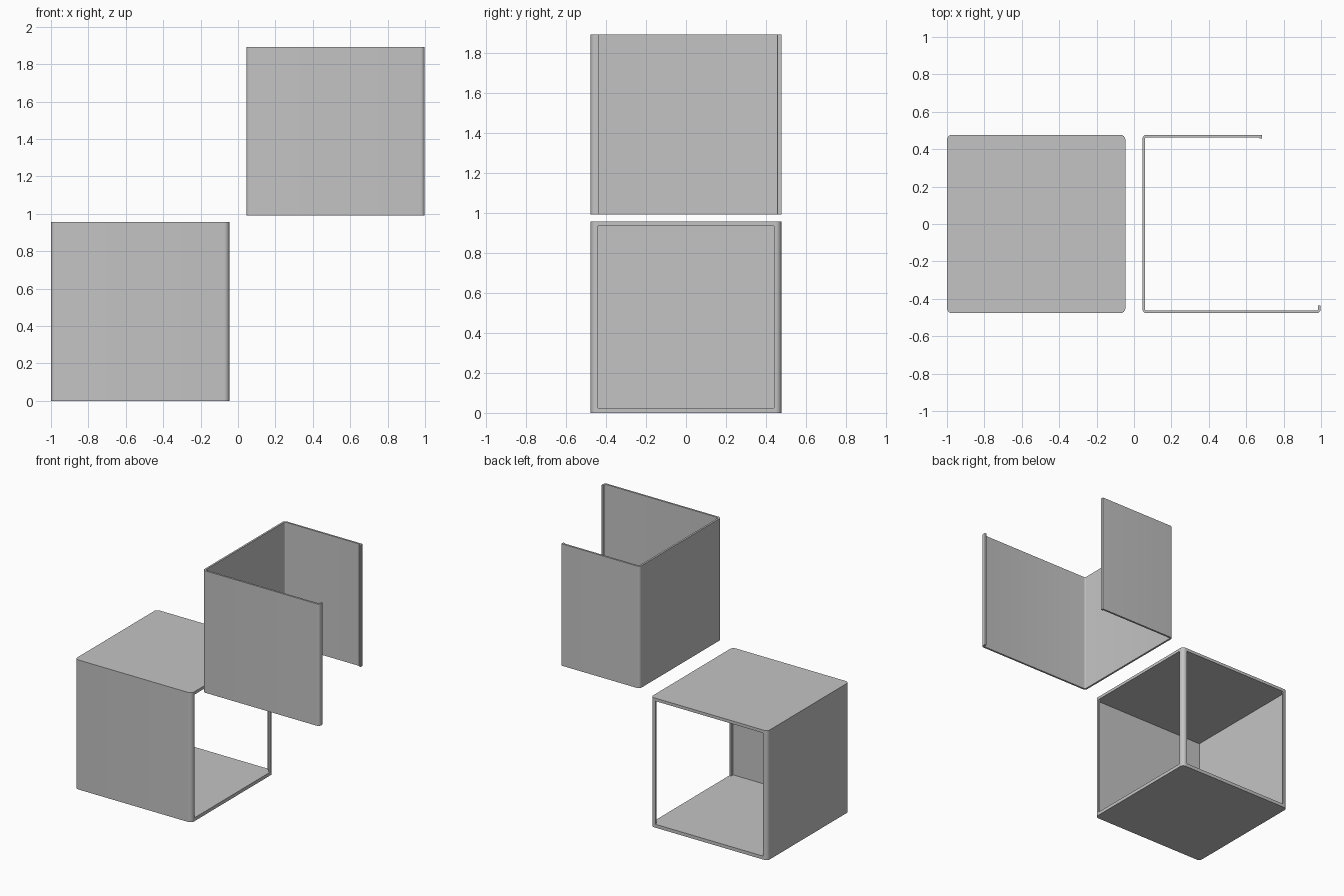
import bpy
import bmesh
import math
from mathutils import Vector

default_cube = bpy.data.objects.get("Cube")
if default_cube:
    bpy.data.objects.remove(default_cube, do_unlink=True)

# One plain grey sheet metal
GREY = (0.55, 0.55, 0.55, 1)
metal = bpy.data.materials.new("grey_metal")
metal.use_nodes = True
metal.diffuse_color = GREY
metal.node_tree.nodes["Principled BSDF"].inputs["Base Color"].default_value = GREY


def fillet(p, d_in, d_out, corner_r, r, steps=8):
    """Arc of radius r about the centre of a left-turning right-angle corner."""
    c = p + corner_r * (d_out - d_in)
    angles = [math.pi / 2 * i / steps for i in range(steps + 1)]
    return [c + r * (d_in * math.sin(a) - d_out * math.cos(a)) for a in angles]


def rounded_outline(points, r):
    """Closed outline with every corner rounded."""
    pts = [Vector(p) for p in points]
    ring = []
    for i, p in enumerate(pts):
        d_in = (p - pts[i - 1]).normalized()
        d_out = (pts[(i + 1) % len(pts)] - p).normalized()
        ring += fillet(p, d_in, d_out, r, r)
    return ring


def bent_sheet(points, radii, t):
    """Outline of a sheet of thickness t bent along an open path."""
    pts = [Vector(p) for p in points]
    dirs = [(b - a).normalized() for a, b in zip(pts, pts[1:])]

    def inward(d):
        return Vector((-d.y, d.x)) * t

    outer, inner = [pts[0]], [pts[0] + inward(dirs[0])]
    for p, d1, d2, r in zip(pts[1:-1], dirs, dirs[1:], radii):
        outer += fillet(p, d1, d2, r, r)
        inner += fillet(p, d1, d2, r, r - t)
    outer.append(pts[-1])
    inner.append(pts[-1] + inward(dirs[-1]))
    return outer + inner[::-1]


def extrude(name, outline, z0, z1):
    """Vertical prism over a plan outline."""
    bm = bmesh.new()
    face = bm.faces.new([bm.verts.new((p[0], p[1], z0)) for p in outline])
    grown = bmesh.ops.extrude_face_region(bm, geom=[face], use_keep_orig=True)
    moved = [v for v in grown["geom"] if isinstance(v, bmesh.types.BMVert)]
    bmesh.ops.translate(bm, vec=(0, 0, z1 - z0), verts=moved)
    bmesh.ops.recalc_face_normals(bm, faces=bm.faces)
    mesh = bpy.data.meshes.new(name)
    bm.to_mesh(mesh)
    bm.free()
    mesh.materials.append(metal)
    obj = bpy.data.objects.new(name, mesh)
    bpy.context.collection.objects.link(obj)
    return obj


def activate(obj):
    bpy.ops.object.select_all(action='DESELECT')
    obj.select_set(True)
    bpy.context.view_layer.objects.active = obj


HALF = 0.477       # half depth of both parts
SHEET = 0.014      # sheet thickness
LIP = 0.037        # flange width around the openings
LEFT, RIGHT = -1.0, -0.046

# Cabinet: rounded block, hollowed, open on two neighbouring sides
cabinet = extrude("cabinet", rounded_outline(
    [(LEFT, -HALF), (RIGHT, -HALF), (RIGHT, HALF), (LEFT, HALF)], 0.028), 0, 0.957)

x0, x1 = LEFT + SHEET, RIGHT - SHEET
y1 = HALF - SHEET
side, back = HALF - LIP, HALF + 0.1
cavity = extrude("cavity_cutter", [
    (x0, -y1), (x1, -y1),
    (x1, -side), (RIGHT + 0.1, -side), (RIGHT + 0.1, side), (x1, side),
    (x1, y1),
    (RIGHT - LIP, y1), (RIGHT - LIP, back), (LEFT + LIP, back), (LEFT + LIP, y1),
    (x0, y1)], 0.025, 0.935)
cavity.hide_render = True

cut = cabinet.modifiers.new("hollow", 'BOOLEAN')
cut.operation = 'DIFFERENCE'
cut.solver = 'EXACT'
cut.object = cavity
activate(cabinet)
bpy.ops.object.modifier_apply(modifier="hollow")
bpy.data.objects.remove(cavity, do_unlink=True)

# Wrap panel: U-shaped sheet with small hooks folded at both ends
wrap_panel = extrude("wrap_panel", bent_sheet(
    [(0.685, HALF - 0.02), (0.685, HALF), (0.045, HALF),
     (0.045, -HALF), (0.998, -HALF), (0.998, -HALF + 0.04)][1:], [0.022, 0.022, 0.022], SHEET),
    0.992, 1.893)

# Short hook on the back end of the panel
hook = extrude("panel_end_hook", rounded_outline(
    [(0.670, HALF - 0.021), (0.685, HALF - 0.021), (0.685, HALF), (0.670, HALF)], 0.004),
    0.992, 1.893)

for obj in (cabinet, wrap_panel, hook):
    activate(obj)
    bpy.ops.object.shade_smooth_by_angle(angle=math.radians(30))
